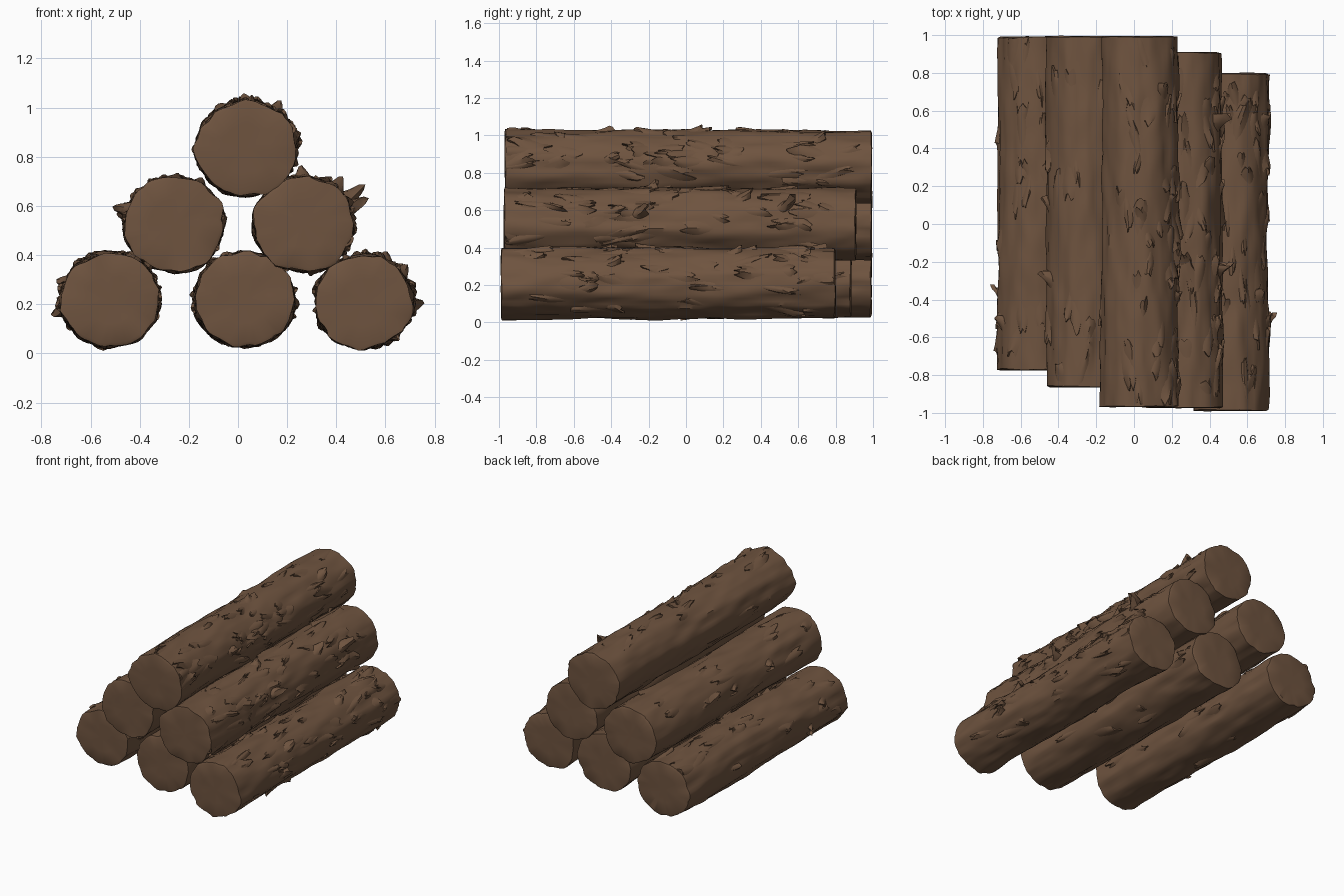
import bpy, bmesh, math, random
from mathutils import Vector, noise

if "Cube" in bpy.data.objects:
    bpy.data.objects.remove(bpy.data.objects["Cube"])

random.seed(7)
bark = bpy.data.materials.new("bark brown")
bark.diffuse_color = (0.158, 0.088, 0.050, 1)
bark.use_nodes = True
bark.node_tree.nodes["Principled BSDF"].inputs["Base Color"].default_value = bark.diffuse_color

SIDES, RINGS = 56, 80
FLATTEN = 0.95   # logs are slightly wider than tall


def surface(log, a, y):
    """Point on the uneven bark surface at angle a and position y."""
    r, seed = log["r"], log["seed"]
    ca, sa = math.cos(a), math.sin(a)
    broad = noise.noise(Vector((ca * 1.2 + seed, sa * 1.2, y * 1.3)))
    ridge = noise.noise(Vector((ca * 3 + seed, sa * 3 + 5, y * 2.5)))
    fine = noise.noise(Vector((ca * 5, sa * 5 + seed, y * 6)))
    rr = r + 0.009 * broad + 0.014 * ridge + 0.008 * fine
    return Vector((log["x"] + rr * ca, y, log["z"] + rr * sa * FLATTEN))


def finish(bm, name, angle):
    bmesh.ops.recalc_face_normals(bm, faces=bm.faces)
    me = bpy.data.meshes.new(name)
    bm.to_mesh(me)
    bm.free()
    ob = bpy.data.objects.new(name, me)
    bpy.context.collection.objects.link(ob)
    me.materials.append(bark)
    bpy.ops.object.select_all(action='DESELECT')
    ob.select_set(True)
    bpy.context.view_layer.objects.active = ob
    bpy.ops.object.shade_smooth_by_angle(angle=math.radians(angle))
    return ob


def build_log(log):
    bm = bmesh.new()
    y0, y1 = log["y0"], log["y1"]
    rings = []
    for j in range(RINGS + 1):
        y = y0 + (y1 - y0) * j / RINGS
        ring = []
        for i in range(SIDES):
            p = surface(log, 2 * math.pi * i / SIDES, y)
            if j in (0, RINGS):   # slightly uneven saw cut
                p.y += 0.008 * noise.noise(p * 8)
            ring.append(bm.verts.new(p))
        rings.append(ring)
    for a, b in zip(rings, rings[1:]):
        for i in range(SIDES):
            k = (i + 1) % SIDES
            bm.faces.new((a[i], a[k], b[k], b[i]))
    # sawn ends: two inner rings and a centre
    for ring, y in ((rings[0], y0), (rings[-1], y1)):
        outer = ring
        for f in (0.93, 0.5):
            inner = []
            for v in ring:
                x = log["x"] + (v.co.x - log["x"]) * f
                z = log["z"] + (v.co.z - log["z"]) * f
                yy = y + math.copysign(0.004, y) + 0.004 * noise.noise(Vector((x, y, z)) * 9)
                inner.append(bm.verts.new((x, yy, z)))
            for i in range(SIDES):
                k = (i + 1) % SIDES
                bm.faces.new((outer[i], outer[k], inner[k], inner[i]))
            outer = inner
        c = bm.verts.new((log["x"], y + math.copysign(0.004, y), log["z"]))
        for i in range(SIDES):
            bm.faces.new((outer[i], outer[(i + 1) % SIDES], c))
    finish(bm, log["name"], 40)


def add_flake(bm, log, a, y, length, width, lift, twist):
    """Bark plate: blends into the trunk at one end, raised at the other."""
    n, m = 6, 4
    ragged = [random.uniform(-0.25, 0.15) for _ in range(m + 1)]
    rows = []
    for j in range(n + 1):
        s = j / n
        half = 0.5 * width * (0.3 + 0.7 * math.sin(math.pi * (0.1 + 0.75 * s)))
        row = []
        for i in range(m + 1):
            u = 2 * i / m - 1
            da = (u * half + twist * length * s) / log["r"]
            yy = y + length * (s - 0.5 + ragged[i] * s * s)
            yy = max(log["y0"] + 0.004, min(log["y1"] - 0.004, yy))
            p = surface(log, a + da, yy)
            out = Vector((math.cos(a + da), 0, math.sin(a + da)))
            # centre follows the lift, side edges sink into the trunk
            h = lift * s ** 1.5 * (1 - 0.75 * u * u) + 0.003 - 0.006 * u * u
            h -= 0.004 * (1 - s)
            row.append((bm.verts.new(p + out * h), bm.verts.new(p + out * (h - 0.008 - 0.3 * lift * s))))
        rows.append(row)
    for p, q in zip(rows, rows[1:]):
        for i in range(m):
            bm.faces.new((p[i][0], p[i + 1][0], q[i + 1][0], q[i][0]))
            bm.faces.new((p[i][1], q[i][1], q[i + 1][1], p[i + 1][1]))
        for i in (0, m):
            bm.faces.new((p[i][0], q[i][0], q[i][1], p[i][1]))
    for row in (rows[0], rows[-1]):
        for i in range(m):
            bm.faces.new((row[i][0], row[i + 1][0], row[i + 1][1], row[i][1]))


def build_bark(log):
    bm = bmesh.new()
    for centre, spread, count in log["rough"]:
        for _ in range(count):
            a = math.radians(centre + random.uniform(-spread, spread))
            y = random.uniform(log["y0"] + 0.05, log["y1"] - 0.05)
            length = random.uniform(0.08, 0.24) * random.choice((-1, 1))
            add_flake(bm, log, a, y, length, random.uniform(0.04, 0.10),
                      random.uniform(0.004, 0.022), random.uniform(-0.3, 0.3))
    # large splinters standing well clear of the trunk
    for deg, y, lift in log["splinters"]:
        add_flake(bm, log, math.radians(deg), y, 0.09, 0.07, lift, 0.25)
    finish(bm, log["name"] + "_bark_flakes", 35)


# name, x, z, radius, y start, y end, rough zones (angle, spread, count), splinters
stack = [
    ("bottom_left_log", -0.52, 0.218, 0.200, -0.77, 0.988,
     [(110, 75, 22), (20, 40, 18), (-90, 90, 4)],
     [(188, -0.37, 0.05), (152, -0.53, 0.035), (38, -0.3, 0.04)]),
    ("bottom_middle_log", 0.025, 0.220, 0.203, -0.88, 0.88,
     [(90, 180, 14)], []),
    ("bottom_right_log", 0.513, 0.210, 0.198, -0.985, 0.795,
     [(65, 70, 38), (-30, 50, 13), (180, 40, 8)],
     [(-8, -0.52, 0.05), (35, -0.4, 0.045), (60, 0.25, 0.03)]),
    ("middle_left_log", -0.26, 0.525, 0.202, -0.86, 0.99,
     [(150, 50, 12), (60, 40, 3), (-90, 90, 4)],
     [(157, -0.3, 0.06), (163, 0.1, 0.04)]),
    ("middle_right_log", 0.265, 0.525, 0.202, -0.97, 0.905,
     [(65, 60, 36), (0, 35, 14), (-90, 60, 4)],
     [(27, 0.53, 0.10), (16, -0.25, 0.09), (85, -0.2, 0.04), (45, 0.3, 0.05)]),
    ("top_log", 0.030, 0.833, 0.201, -0.965, 0.99,
     [(60, 70, 38), (0, 35, 16), (-90, 90, 4)],
     [(85, 0.04, 0.03), (48, 0.7, 0.045), (10, -0.4, 0.03)]),
]

for i, (name, x, z, r, y0, y1, rough, splinters) in enumerate(stack):
    log = dict(name=name, x=x, z=z, r=r, y0=y0, y1=y1, seed=i * 7.3,
               rough=rough, splinters=splinters)
    build_log(log)
    build_bark(log)
